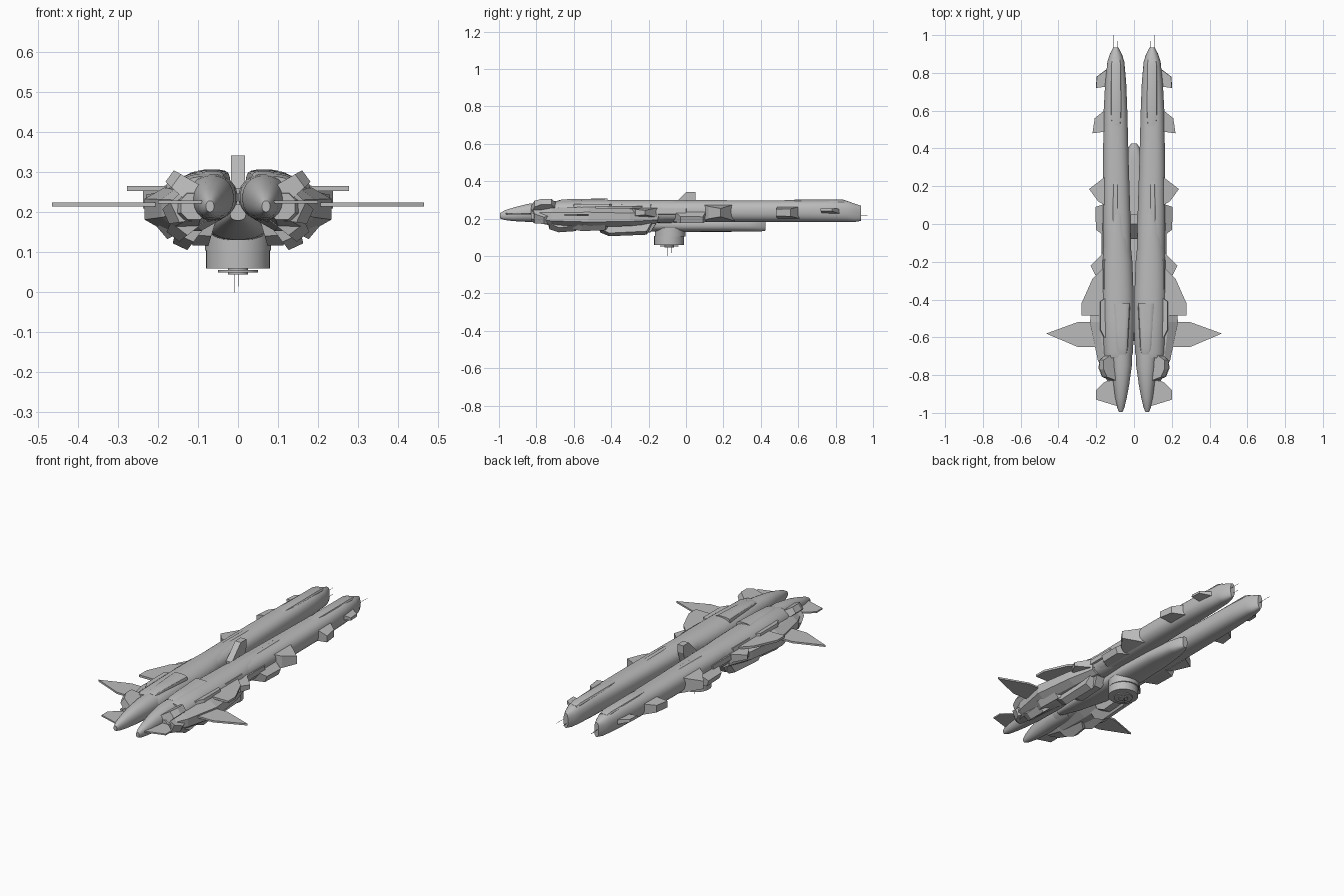
import bpy, bmesh, math

grey = bpy.data.materials.new("hull_grey")
grey.diffuse_color = (0.5, 0.5, 0.5, 1)


def finish(name, bm, mirror=True, smooth=None):
    bmesh.ops.recalc_face_normals(bm, faces=bm.faces[:])
    me = bpy.data.meshes.new(name)
    bm.to_mesh(me)
    bm.free()
    me.materials.append(grey)
    ob = bpy.data.objects.new(name, me)
    bpy.context.collection.objects.link(ob)
    if smooth:
        bpy.ops.object.select_all(action='DESELECT')
        ob.select_set(True)
        bpy.context.view_layer.objects.active = ob
        bpy.ops.object.shade_smooth_by_angle(angle=math.radians(smooth))
    if mirror:
        m = ob.modifiers.new("mirror", 'MIRROR')
        m.use_mirror_merge = False
    return ob


def loft(name, sections, n=24, power=2.0, mirror=True, smooth=40):
    """Skin superellipse rings (y, centre x, centre z, half width, half height)."""
    bm = bmesh.new()
    rings = []
    for y, cx, cz, hw, hh in sections:
        ring = []
        for i in range(n):
            a = 2 * math.pi * (i + 0.5) / n
            c, s = math.cos(a), math.sin(a)
            x = math.copysign(abs(c) ** (2 / power), c) * hw
            z = math.copysign(abs(s) ** (2 / power), s) * hh
            ring.append(bm.verts.new((cx + x, y, cz + z)))
        rings.append(ring)
    for a, b in zip(rings, rings[1:]):
        for i in range(n):
            j = (i + 1) % n
            bm.faces.new((a[i], a[j], b[j], b[i]))
    bm.faces.new(rings[0])
    bm.faces.new(rings[-1])
    return finish(name, bm, mirror, smooth)


def slab(name, pts, t0, t1, angle=0, centre=(0.09, 0.232)):
    """Radial plate: outline in (y, r), half thickness t0 at the root to t1 at the tip."""
    bm = bmesh.new()
    a = math.radians(angle)
    rs = [r for _, r in pts]
    lo, hi = min(rs), max(rs)
    sides = []
    for sign in (1, -1):
        vs = []
        for y, r in pts:
            s = sign * (t0 + (t1 - t0) * (r - lo) / (hi - lo))
            vs.append(bm.verts.new((centre[0] + r * math.cos(a) - s * math.sin(a), y,
                                    centre[1] + r * math.sin(a) + s * math.cos(a))))
        bm.faces.new(vs)
        sides.append(vs)
    k = len(pts)
    for i in range(k):
        j = (i + 1) % k
        bm.faces.new((sides[0][i], sides[0][j], sides[1][j], sides[1][i]))
    return finish(name, bm)


def disc(name, r, z0, z1, y=-0.09, x=0, n=32):
    bm = bmesh.new()
    bmesh.ops.create_cone(bm, cap_ends=True, segments=n, radius1=r, radius2=r, depth=z1 - z0)
    bmesh.ops.translate(bm, verts=bm.verts[:], vec=(x, y, (z0 + z1) / 2))
    return finish(name, bm, False, 40)


# Twin hulls: nose cone, front nacelle and long rear tube
loft("nose_cone", [(-0.995, .07, .215, .010, .014), (-0.97, .07, .218, .02, .026),
                   (-0.92, .069, .223, .031, .037), (-0.85, .067, .23, .042, .048),
                   (-0.75, .065, .236, .054, .056), (-0.6, .068, .238, .06, .06)], power=2.2)
loft("front_hull", [(-0.71, .085, .236, .07, .054), (-0.68, .084, .237, .08, .06),
                    (-0.5, .084, .238, .083, .063), (-0.36, .086, .238, .084, .063),
                    (-0.2, .088, .238, .08, .063), (-0.08, .09, .239, .07, .062),
                    (0.05, .091, .242, .05, .058), (0.16, .092, .248, .026, .046)], power=2.2)
loft("rear_hull", [(-0.45, .083, .238, .074, .058), (0.0, .091, .239, .074, .059),
                   (0.3, .096, .239, .069, .059), (0.6, .098, .239, .063, .059),
                   (0.75, .097, .239, .056, .059), (0.86, .096, .238, .045, .057),
                   (0.9, .096, .231, .032, .05), (0.935, .096, .228, .014, .041)], power=2.4)

# Raised plates on top of the hulls
loft("nose_cowl", [(-0.69, .064, .27, .026, .025), (-0.66, .064, .272, .031, .031),
                   (-0.55, .065, .273, .038, .033), (-0.42, .066, .273, .046, .034)],
     n=16, power=4, smooth=30)
loft("tail_ridge", [(0.5, .095, .28, .024, .017), (0.6, .095, .282, .03, .02),
                    (0.84, .095, .282, .029, .02), (0.87, .095, .276, .024, .016)],
     n=12, power=4, smooth=30)
loft("mid_ridge", [(-0.02, .1, .285, .01, .01), (0.03, .1, .287, .018, .013),
                   (0.2, .098, .287, .018, .013), (0.26, .098, .285, .01, .01)],
     n=8, power=4, smooth=30)

# Faceted flank bulge carrying the wings
loft("flank_armour", [(-0.83, .11, .215, .035, .035), (-0.72, .13, .21, .066, .05),
                      (-0.52, .138, .208, .102, .058), (-0.3, .13, .207, .08, .05),
                      (-0.15, .11, .208, .058, .034)], n=8, power=2.4, smooth=None)

# Flat wings
slab("main_wing", [(-.52, .15), (-.52, .3), (-.58, .465), (-.65, .3), (-.65, .15)],
     .005, .005, centre=(0, .22))
slab("upper_wing", [(-.22, .15), (-.29, .22), (-.42, .278), (-.485, .278), (-.485, .15)],
     .006, .006, centre=(0, .26))
slab("nose_fin", [(-.81, .1), (-.84, .16), (-.88, .2), (-.93, .2), (-.97, .07), (-.9, .06)],
     .004, .004, centre=(0, .226))

# Blocks and fins along the rear flanks
slab("tail_fin", [(.83, .04), (.78, .108), (.72, .112), (.73, .04)], .014, .007, 8)
slab("rear_block", [(.61, .055), (.56, .118), (.48, .13), (.49, .055)], .032, .018)
slab("hook_block", [(.26, .05), (.185, .148), (.12, .1), (.09, .05)], .045, .022)
slab("mid_block", [(.11, .05), (.09, .115), (-.03, .112), (-.07, .05)], .032, .018, -20)
slab("side_rail", [(.02, .05), (0, .08), (-.2, .08), (-.24, .05)], .02, .014, 5)
slab("front_spike", [(-.13, .05), (-.22, .14), (-.27, .115), (-.3, .05)], .03, .012)

# Overlapping diagonal armour above and below the flanks
for i, (y0, y1, r, t, a) in enumerate([(-.83, -.67, .1, .018, 36), (-.62, -.36, .095, .024, 14),
                                       (-.4, -.14, .08, .02, 18)]):
    slab(f"upper_armour_{i + 1}", [(y0, .02), (y0 + .02, r - .02), (y0 + .06, r),
                                   (y1 - .05, r), (y1, .02)], t * 1.5, t, a)
for i, (y0, y1, r, a) in enumerate([(-.74, -.54, .118, -52), (-.62, -.38, .13, -40),
                                    (-.47, -.16, .13, -65), (-.82, -.68, .1, -25),
                                    (-.4, -.14, .115, -88)]):
    slab(f"lower_armour_{i + 1}", [(y0, .03), (y0 + .01, r - .025), (y0 + .06, r),
                                   (y1 - .05, r - .01), (y1, .03)], .042, .02, a)

# Central belly keel
loft("belly", [(-0.62, 0, .2, .02, .02), (-0.5, 0, .188, .045, .03), (-0.3, 0, .174, .07, .042),
               (0.0, 0, .168, .082, .04), (0.2, 0, .168, .072, .039), (0.34, 0, .168, .052, .038),
               (0.4, 0, .168, .032, .037), (0.425, 0, .168, .016, .033)],
     power=2.6, mirror=False)

# Belly turret with sensor dish and thin aerials
disc("turret_collar", .082, .105, .15, y=-.085)
disc("turret_drum", .08, .06, .106)
disc("turret_neck", .025, .045, .062, n=16)
disc("sensor_dish", .05, .05, .056)
disc("long_aerial", .0012, 0, .06, x=-.008, y=-.1, n=6)
disc("short_aerial", .0012, .015, .06, x=.002, y=-.08, n=6)

# Swept dorsal tower
bm = bmesh.new()
tower = [(-.08, .26), (.0, .342), (.05, .342), (.05, .3), (.02, .22), (-.08, .22)]
face = bm.faces.new([bm.verts.new((-.018, y, z)) for y, z in tower])
ext = bmesh.ops.extrude_face_region(bm, geom=[face])["geom"]
bmesh.ops.translate(bm, vec=(.036, 0, 0),
                    verts=[g for g in ext if isinstance(g, bmesh.types.BMVert)])
finish("dorsal_tower", bm, False)

# Tail aerials
for i, (x, z, y1) in enumerate([(.108, .235, 1.0), (.088, .215, .97)]):
    loft(f"tail_aerial_{i + 1}", [(.9, x, z, .001, .001), (y1, x, z, .001, .001)], n=6)
